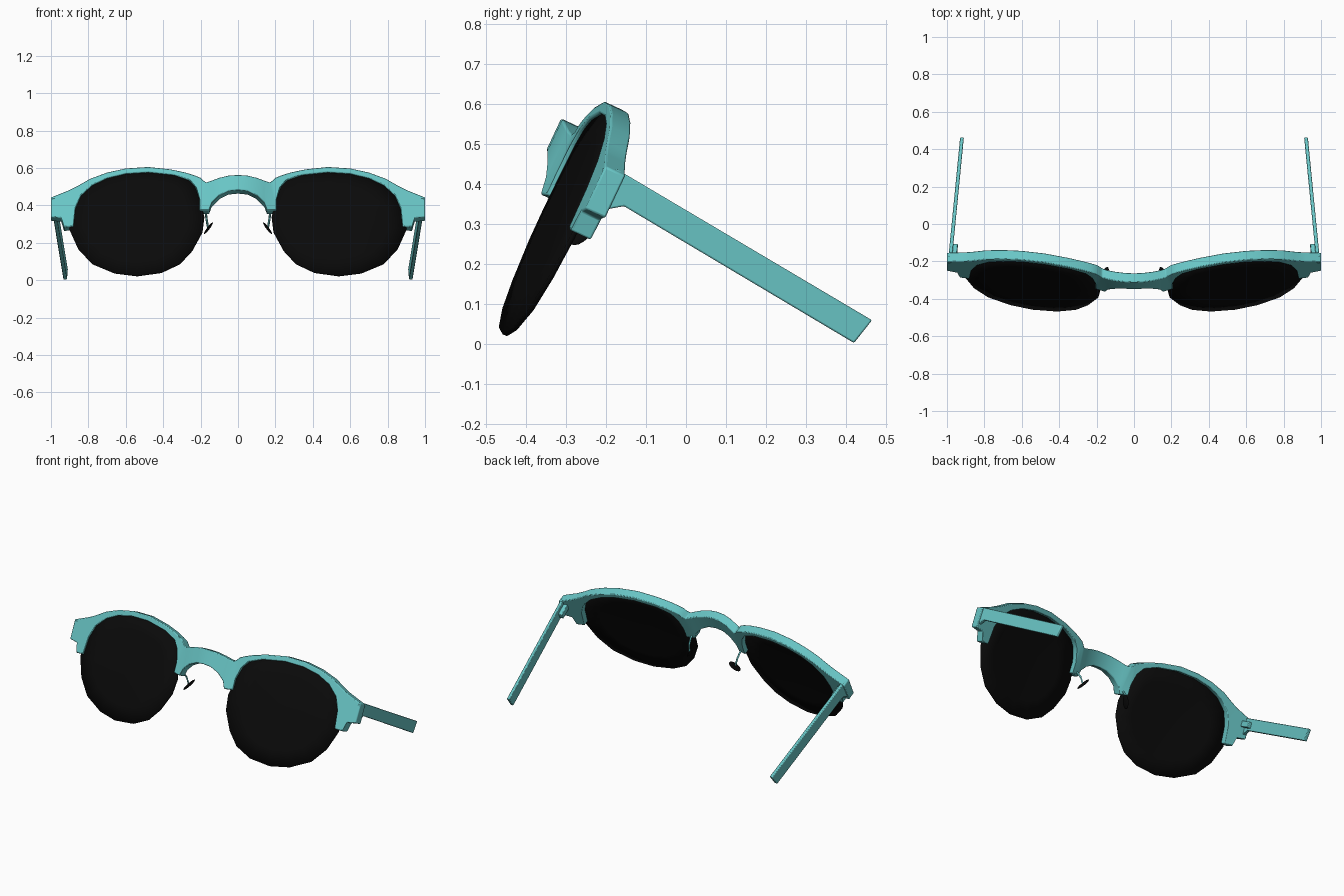
import bpy, bmesh
from mathutils import Vector

default_cube = bpy.data.objects.get("Cube")
if default_cube:
    bpy.data.objects.remove(default_cube, do_unlink=True)

# Direction from the front of the tilted eyewear plane to its back
BACKWARD = Vector((0, 0.906, -0.423))


def make_material(name, color, roughness):
    mat = bpy.data.materials.new(name)
    mat.use_nodes = True
    mat.diffuse_color = color
    shader = mat.node_tree.nodes["Principled BSDF"]
    shader.inputs["Base Color"].default_value = color
    shader.inputs["Roughness"].default_value = roughness
    return mat


teal = make_material("teal_plastic", (0.14, 0.56, 0.56, 1), 0.5)
black = make_material("black_glass", (0.003, 0.003, 0.003, 1), 0.5)


def surface_point(x, z, depth=0.0):
    """Point on the tilted, wrapped front surface, pushed back by depth."""
    wrap = 0.1 * (max(x - 0.18, 0) / 0.72) ** 1.15
    bridge_bulge = 0.05 * max(0, 1 - (x / 0.18) ** 2)
    y = -0.515 + wrap - bridge_bulge + 0.468 * z
    return Vector((x, y, z)) + BACKWARD * depth


def finish(name, bm, mat, bevel=0.0, solidify=0.0, angle=0.6):
    """Turn a bmesh of the left half into a mirrored, shaded object."""
    if not solidify:
        bmesh.ops.recalc_face_normals(bm, faces=bm.faces)
    mesh = bpy.data.meshes.new(name)
    bm.to_mesh(mesh)
    bm.free()
    mesh.materials.append(mat)
    obj = bpy.data.objects.new(name, mesh)
    bpy.context.collection.objects.link(obj)
    mirror = obj.modifiers.new("mirror", "MIRROR")
    mirror.use_clip = True
    if solidify:
        thick = obj.modifiers.new("thickness", "SOLIDIFY")
        thick.thickness = solidify
        thick.offset = 0
    if bevel:
        edge = obj.modifiers.new("soft_edges", "BEVEL")
        edge.width = bevel
        edge.segments = 2
        edge.limit_method = "ANGLE"
        edge.angle_limit = 0.7
    bpy.ops.object.select_all(action="DESELECT")
    obj.select_set(True)
    bpy.context.view_layer.objects.active = obj
    bpy.ops.object.shade_smooth_by_angle(angle=angle)
    return obj


def loft(bm, rings, cap_start=True):
    """Skin a series of equal-length closed rings of points."""
    rows = [[bm.verts.new(p) for p in ring] for ring in rings]
    count = len(rows[0])
    for a, b in zip(rows, rows[1:]):
        for i in range(count):
            j = (i + 1) % count
            bm.faces.new((a[i], a[j], b[j], b[i]))
    if cap_start:
        bm.faces.new(rows[0])
    bm.faces.new(rows[-1])


# Browline frame: upper edge paired with lower edge, bridge to endpiece
brow = [
    (0, .56, 0, .48), (.05, .557, .05, .475), (.1, .545, .1, .45),
    (.14, .53, .14, .41), (.17, .52, .155, .37), (.185, .53, .205, .37),
    (.2, .545, .205, .43), (.23, .557, .222, .49), (.28, .573, .255, .53),
    (.36, .59, .34, .56), (.48, .603, .48, .575), (.6, .595, .6, .567),
    (.7, .573, .7, .543), (.79, .54, .78, .505), (.86, .5, .84, .45),
    (.9, .48, .87, .38), (.92, .472, .88, .285), (.95, .46, .93, .28),
    (.975, .45, .945, .33), (1, .44, 1, .335),
]
bm = bmesh.new()
loft(bm, [[surface_point(ux, uz, -0.01), surface_point(lx, lz, -0.01),
           surface_point(lx, lz, 0.045), surface_point(ux, uz, 0.045)]
          for ux, uz, lx, lz in brow], cap_start=False)
finish("brow_frame", bm, teal, bevel=0.007)

# Lenses: concentric rings inside the outline, slightly domed
outline = [
    (.2, .42), (.18, .34), (.19, .26), (.245, .16), (.31, .09), (.41, .043),
    (.54, .025), (.66, .04), (.78, .09), (.855, .17), (.9, .27), (.895, .33),
    (.885, .4), (.85, .46), (.79, .51), (.71, .55), (.6, .577), (.48, .583),
    (.36, .57), (.28, .55), (.23, .5),
]
center = Vector((0.54, 0.32))
bm = bmesh.new()
rows = []
for scale in (1, 0.7, 0.35):
    ring = [center.lerp(Vector(p), scale) for p in outline]
    dome = -0.012 * (1 - scale * scale)
    rows.append([bm.verts.new(surface_point(p.x, p.y, dome + 0.006)) for p in ring])
hub = bm.verts.new(surface_point(center.x, center.y, -0.006))
for i in range(len(outline)):
    j = (i + 1) % len(outline)
    for a, b in zip(rows, rows[1:]):
        bm.faces.new((a[i], a[j], b[j], b[i]))
    bm.faces.new((rows[-1][i], rows[-1][j], hub))
finish("lenses", bm, black, solidify=0.012)

# Temple arms: side profile given thickness, converging toward the back
side_profile = [(-.21, .44), (-.172, .437), (.465, .06), (.42, .003),
                (-.155, .345), (-.21, .335)]
bm = bmesh.new()
loft(bm, [[Vector((0.975 - 0.098 * y - inset, y, z)) for y, z in side_profile]
          for inset in (0, 0.02)])
finish("temple_arms", bm, teal, bevel=0.004)

# Hinge blocks on the inner side of each temple
bm = bmesh.new()
along = Vector((-0.08, 0.86, -0.5))
across = Vector((0.018, 0, 0))
up = Vector((0, 0.008, 0.016))
start = Vector((0.967, -0.19, 0.4))
loft(bm, [[p + across + up, p + across - up, p - across - up, p - across + up]
          for p in (start, start + along * 0.09)])
finish("hinges", bm, teal, bevel=0.004)

# Nose pads: flattened ellipsoids leaning back and inward
bm = bmesh.new()
bmesh.ops.create_uvsphere(bm, u_segments=12, v_segments=8, radius=1)
long_axis = Vector((-0.022, 0.026, 0.028))
thin_axis = Vector((0.8, 0.1, 0.55)).normalized()
wide_axis = long_axis.cross(thin_axis).normalized()
for v in bm.verts:
    v.co = (Vector((0.158, -0.262, 0.278)) + long_axis * v.co.z
            + thin_axis * 0.007 * v.co.x + wide_axis * 0.022 * v.co.y)
finish("nose_pads", bm, black, angle=1.2)

# Wire arms that carry the nose pads
path = [Vector(p) for p in ((.172, -.325, .385), (.172, -.295, .36),
                            (.168, -.272, .325), (.16, -.264, .28))]
bm = bmesh.new()
loft(bm, [[p + Vector(d) * 0.006 for d in ((1, 0, 0), (0, .7, .7), (-1, 0, 0), (0, -.7, -.7))]
          for p in path])
finish("nose_pad_arms", bm, teal, angle=1.8)
